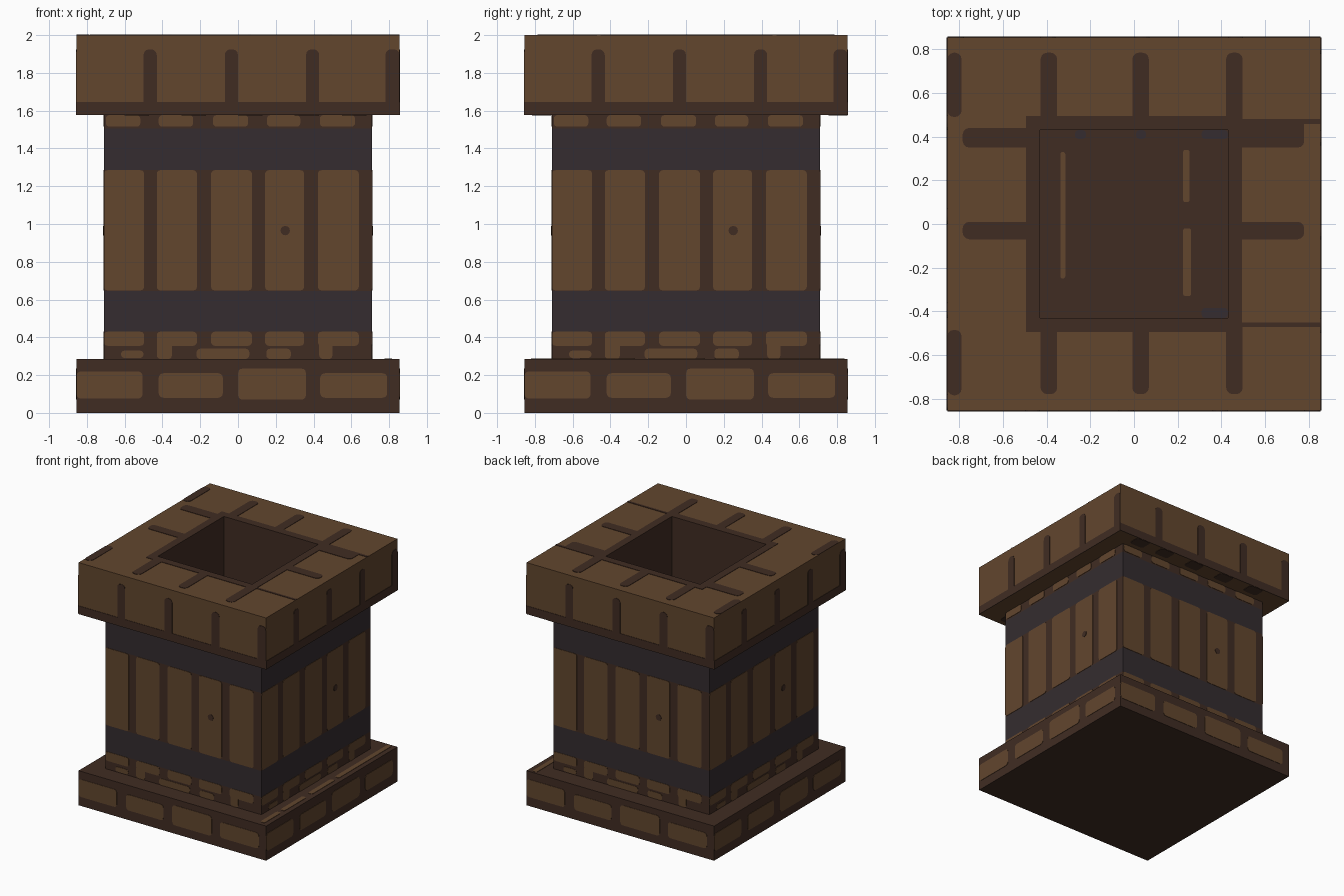
import bpy, bmesh, math
from mathutils import Matrix, Vector

if "Cube" in bpy.data.objects:
    bpy.data.objects.remove(bpy.data.objects["Cube"])


def material(name, rgb):
    m = bpy.data.materials.new(name)
    m.diffuse_color = (*rgb, 1)
    m.use_nodes = True
    m.node_tree.nodes["Principled BSDF"].inputs["Base Color"].default_value = m.diffuse_color
    return m


LIGHT = material("light_brown", (0.122, 0.061, 0.027))
DARK = material("dark_brown", (0.051, 0.0252, 0.0165))
SLATE = material("slate_band", (0.0345, 0.0255, 0.0290))
MATS = [LIGHT, DARK, SLATE]
L, D, S = range(3)
T = 0.003  # thickness of surface plates

BASE, BODY, HOLE, FLOOR = 0.855, 0.71, 0.43, 0.9
Z1, Z2, TOP = 0.285, 1.577, 2.0


def finish(name, bm):
    me = bpy.data.meshes.new(name)
    bm.to_mesh(me)
    bm.free()
    for m in MATS:
        me.materials.append(m)
    ob = bpy.data.objects.new(name, me)
    bpy.context.collection.objects.link(ob)
    return ob


def square_loft(name, rings, cols, start=None, end=None):
    """Skin square rings (half width, height); one colour per step."""
    bm = bmesh.new()
    loops = [[bm.verts.new((sx * h, sy * h, z)) for sx, sy in
              ((-1, -1), (1, -1), (1, 1), (-1, 1))] for h, z in rings]
    for a, b, c in zip(loops, loops[1:], cols):
        for i in range(4):
            j = (i + 1) % 4
            bm.faces.new((a[i], a[j], b[j], b[i])).material_index = c
    if start is not None:
        bm.faces.new(loops[0][::-1]).material_index = start
    if end is not None:
        bm.faces.new(loops[-1]).material_index = end
    finish(name, bm)


def outline(u0, u1, v0, v1, r):
    """Rectangle with rounded corners, counter-clockwise."""
    r = min(r, (u1 - u0) / 2.01, (v1 - v0) / 2.01)
    pts = []
    for k, (cu, cv) in enumerate(((u1 - r, v1 - r), (u0 + r, v1 - r),
                                  (u0 + r, v0 + r), (u1 - r, v0 + r))):
        for s in range(4):
            a = math.radians(90 * k + 30 * s)
            pts.append((cu + r * math.cos(a), cv + r * math.sin(a)))
    return pts


def plates(name, rects, col, place, r=0.02, turns=1):
    """Thin rounded plates; place maps (u, v, lift) to a point."""
    bm = bmesh.new()
    for k in range(turns):
        rot = Matrix.Rotation(math.radians(90 * k), 3, 'Z')
        for rc in rects:
            pts = outline(*rc, r)
            lo = [bm.verts.new(rot @ Vector(place(u, v, 0))) for u, v in pts]
            hi = [bm.verts.new(rot @ Vector(place(u, v, T))) for u, v in pts]
            bm.faces.new(hi).material_index = col
            for i in range(len(pts)):
                j = (i + 1) % len(pts)
                bm.faces.new((lo[i], lo[j], hi[j], hi[i])).material_index = col
    finish(name, bm)


def wall(h):
    return lambda u, v, t: (u, -h - t, v)


def flat(z):
    return lambda u, v, t: (u, v, z + t)


def under(z):
    return lambda u, v, t: (u, -v, z - t)


# Main shells: base, body with two bands, cap with square opening
square_loft("base", [(BASE, 0), (BASE, Z1), (BODY, Z1)], [D, D], start=D)
square_loft("body", [(BODY, Z1), (BODY, 0.43), (BODY, 0.645), (BODY, 1.287),
                     (BODY, 1.505), (BODY, Z2)], [D, S, D, S, D])
square_loft("cap", [(BODY, Z2), (BASE, Z2), (BASE, TOP), (HOLE, TOP),
                    (HOLE, FLOOR)], [L, L, L, D], end=D)

# Base bricks, the same on all four sides
plates("base_bricks", [(-BASE, -0.505, 0.075, 0.22), (-0.42, -0.08, 0.08, 0.21),
                       (0, 0.36, 0.07, 0.235), (0.435, 0.79, 0.08, 0.21)],
       L, wall(BASE), 0.025, 4)
plates("base_ledge_streaks", [(0.775, 0.815, a, b) for a, b in
                              ((-0.82, -0.6), (-0.56, -0.27), (-0.2, 0.1),
                               (0.15, 0.84))], L, flat(Z1), 0.015)

# Vertical planks between the bands, with the worn ends above and below
cols = [(-BODY, -0.497), (-0.43, -0.217), (-0.143, 0.074), (0.143, 0.35),
        (0.423, 0.64)]
plates("planks", [(a, b, 0.648, 1.285) for a, b in cols], L, wall(BODY), 0.02, 4)
plates("plank_lower_ends", [(a, b, 0.355, 0.43) for a, b in cols] +
       [(-0.62, -0.5, 0.29, 0.33), (-0.43, -0.35, Z1, 0.38),
        (-0.22, 0.06, Z1, 0.34), (0.15, 0.28, Z1, 0.34),
        (0.43, 0.5, Z1, 0.38)], L, wall(BODY), 0.02, 4)
plates("plank_upper_ends", [(a + 0.01, b - 0.02, 1.515, Z2) for a, b in cols],
       L, wall(BODY), 0.02, 4)
plates("knots", [(0.225, 0.275, 0.94, 0.99)], D,
       lambda u, v, t: (u, -BODY - T - t, v), 0.025, 4)

# Cap side joints: bottom strip and upright grooves
plates("cap_lower_joint", [(-BASE, BASE, Z2, 1.645)], D, wall(BASE), 0.001, 4)
plates("cap_side_grooves", [(c - 0.035, c + 0.035, 1.6, 1.925)
                            for c in (-0.465, -0.035, 0.395)] +
       [(0.78, BASE, 1.6, 1.925)], D, wall(BASE), 0.03, 4)

# Cap underside patches
plates("cap_underside_patches", [(c, c + 0.13, s * 0.785 - 0.07, s * 0.785 + 0.03)
                                 for c in (-0.6, -0.3, 0.0, 0.3, 0.55)
                                 for s in (-1, 1)], D, under(Z2), 0.02)

# Cap top joints: grooves front and back, left and right, and the hole surround
grooves = []
for c in (-0.39, 0.03, 0.46):
    grooves += [(c - 0.038, c + 0.038, 0.435, 0.785),
                (c - 0.038, c + 0.038, -0.78, -0.435)]
grooves += [(-BASE, -0.79, 0.49, 0.785), (-BASE, -0.79, -0.785, -0.485),
            (-0.785, -0.435, 0.35, 0.44), (-0.785, -0.435, -0.07, 0.01),
            (0.435, 0.78, -0.07, 0.01), (0.435, 0.78, 0.35, 0.48)]
plates("cap_top_grooves", grooves, D, flat(TOP), 0.03)
plates("hole_surround", [(-0.495, 0.495, HOLE, 0.495), (-0.495, 0.495, -0.495, -HOLE),
                         (-0.495, -HOLE, -HOLE, HOLE), (HOLE, 0.495, -HOLE, HOLE),
                         (0.49, BASE, 0.458, 0.48), (0.49, BASE, -0.472, -0.452)],
       D, flat(TOP), 0.002)

# Streaks and band ends on the floor of the opening
plates("floor_streaks", [(-0.337, -0.315, -0.25, 0.33), (0.225, 0.255, 0.1, 0.34),
                         (0.225, 0.262, -0.33, -0.02)], L, flat(FLOOR), 0.01)
plates("floor_band_ends", [(0.31, HOLE, 0.39, HOLE), (0.31, HOLE, -HOLE, -0.385),
                           (-0.27, -0.22, 0.39, HOLE), (0.01, 0.055, 0.39, HOLE)],
       S, flat(FLOOR), 0.015)
